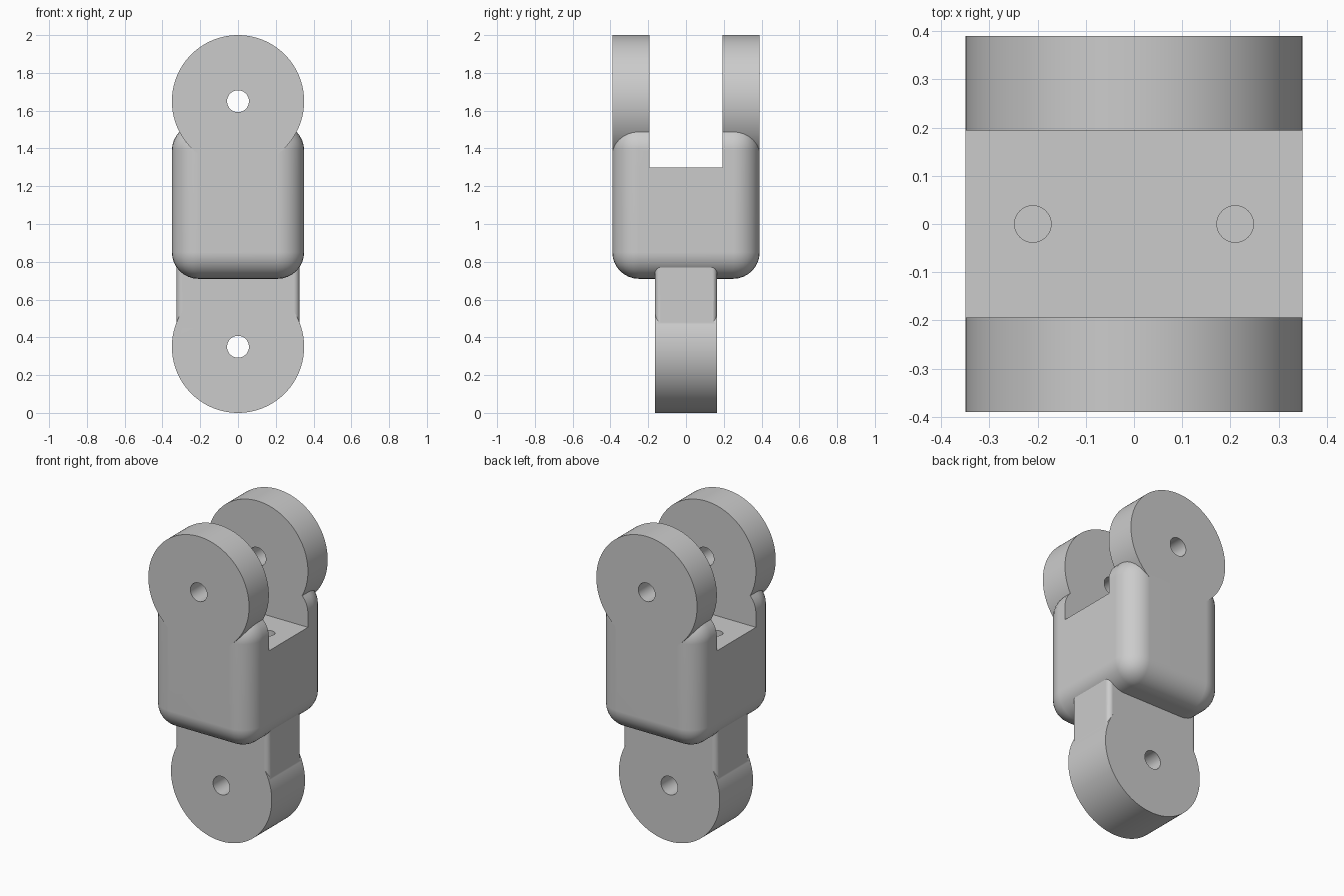
import bpy, bmesh, math
from mathutils import Matrix, Vector

cube = bpy.data.objects.get("Cube")
if cube:
    bpy.data.objects.remove(cube, do_unlink=True)

grey = bpy.data.materials.new("light_grey")
grey.use_nodes = True
grey.diffuse_color = (0.6, 0.6, 0.6, 1)
grey.node_tree.nodes["Principled BSDF"].inputs["Base Color"].default_value = (0.6, 0.6, 0.6, 1)


def finish(name, bm):
    mesh = bpy.data.meshes.new(name)
    bm.to_mesh(mesh)
    bm.free()
    mesh.materials.append(grey)
    obj = bpy.data.objects.new(name, mesh)
    bpy.context.collection.objects.link(obj)
    return obj


def block(name, size, centre, radius=0, segments=8, upright_only=False):
    """Box with rounded edges, optionally only the vertical ones."""
    bm = bmesh.new()
    bmesh.ops.create_cube(bm, size=1)
    bmesh.ops.scale(bm, vec=size, verts=bm.verts)
    bmesh.ops.translate(bm, vec=centre, verts=bm.verts)
    if radius:
        edges = [e for e in bm.edges if not upright_only
                 or abs(e.verts[0].co.z - e.verts[1].co.z) > 0.01]
        bmesh.ops.bevel(bm, geom=edges, offset=radius, offset_type='OFFSET',
                        segments=segments, profile=0.5, affect='EDGES')
    return finish(name, bm)


def cylinder(name, radius, length, centre, segments=48, along_y=True):
    bm = bmesh.new()
    turn = Matrix.Rotation(math.pi / 2, 4, 'X') if along_y else Matrix()
    bmesh.ops.create_cone(bm, cap_ends=True, segments=segments, radius1=radius,
                          radius2=radius, depth=length,
                          matrix=Matrix.Translation(Vector(centre)) @ turn)
    return finish(name, bm)


def apply_modifier(obj, mod):
    bpy.ops.object.select_all(action='DESELECT')
    bpy.context.view_layer.objects.active = obj
    obj.select_set(True)
    bpy.ops.object.modifier_apply(modifier=mod.name)


def combine(obj, other, operation):
    mod = obj.modifiers.new("combine", 'BOOLEAN')
    mod.operation = operation
    mod.solver = 'EXACT'
    mod.object = other
    apply_modifier(obj, mod)
    bpy.data.objects.remove(other, do_unlink=True)


def smooth(obj):
    bpy.ops.object.select_all(action='DESELECT')
    bpy.context.view_layer.objects.active = obj
    obj.select_set(True)
    bpy.ops.object.shade_smooth_by_angle(angle=math.radians(30))
    mod = obj.modifiers.new("face_weighted", 'WEIGHTED_NORMAL')
    mod.keep_sharp = True


DISC = 0.35      # radius of the round ends
BORE = 0.058     # radius of the pin holes
TOP_PIN, LOW_PIN = 1.65, 0.35

# Fork: rounded body, round ears, slot between them, pin bore, floor holes
fork = block("fork_body", (0.70, 0.78, 0.82), (0, 0, 1.12), 0.14)
combine(fork, cylinder("ears", DISC, 0.78, (0, 0, TOP_PIN), 128), 'UNION')
combine(fork, block("slot", (2, 0.388, 1), (0, 0, 1.80)), 'DIFFERENCE')
combine(fork, cylinder("ear_bore", BORE, 2, (0, 0, TOP_PIN)), 'DIFFERENCE')
for x in (-0.21, 0.21):
    hole = cylinder("floor_hole", 0.038, 1, (x, 0, 1.40), 32, along_y=False)
    combine(fork, hole, 'DIFFERENCE')
smooth(fork)

# Tongue: narrow neck running into a single round end with a pin bore
tongue = block("lower_tongue", (0.65, 0.33, 0.40), (0, 0, 0.65), 0.03, 5, True)
combine(tongue, cylinder("round_end", DISC, 0.33, (0, 0, LOW_PIN), 128), 'UNION')
combine(tongue, cylinder("tongue_bore", BORE, 2, (0, 0, LOW_PIN)), 'DIFFERENCE')
smooth(tongue)
